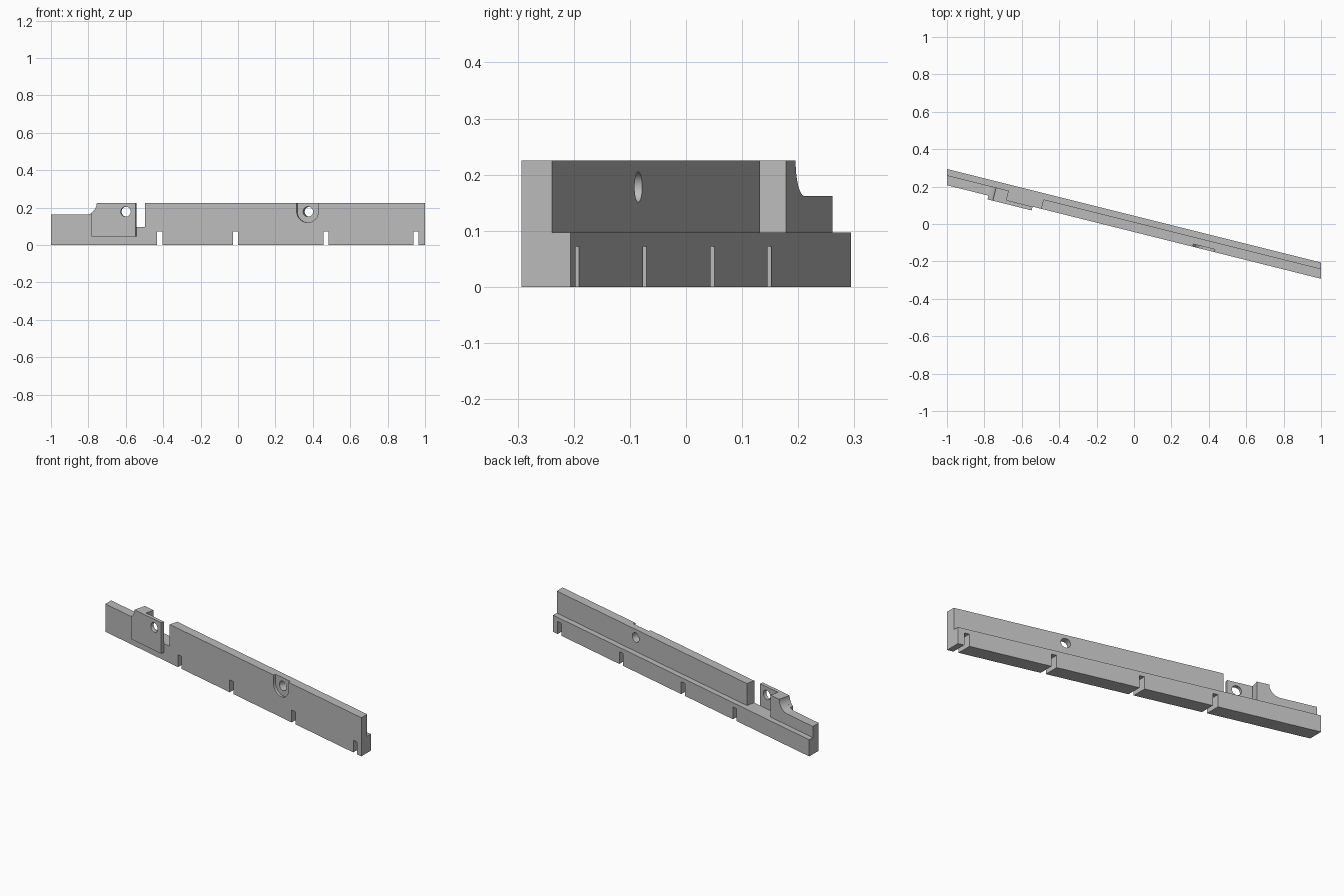
import bpy, bmesh, math

SLOPE = 0.25                      # the bar runs back by this much per unit of x
FRONT, STEP, BACK = -0.043, 0.011, 0.044
LEDGE, TOP, LOW_TOP = 0.097, 0.225, 0.162
PLATE_FRONT = -0.064

cube = bpy.data.objects.get("Cube")
if cube:
    bpy.data.objects.remove(cube, do_unlink=True)

grey = bpy.data.materials.new("plain_grey")
grey.use_nodes = True
grey.diffuse_color = (0.5, 0.5, 0.5, 1)
grey.node_tree.nodes["Principled BSDF"].inputs["Base Color"].default_value = (0.5, 0.5, 0.5, 1)


def prism(name, outline, near, far, square=None):
    """Extrude an x-z outline through the bar; 'square' points run at right angles to it."""
    bm = bmesh.new()
    rings = []
    for depth in (near, far):
        ring = []
        for x, z in outline:
            if square is None or square(x, z):
                x += (depth - near) * SLOPE / (1 + SLOPE ** 2)
            ring.append(bm.verts.new((x, depth - SLOPE * x, z)))
        rings.append(ring)
    a, b = rings
    bm.faces.new(a)
    bm.faces.new(b[::-1])
    for i in range(len(a)):
        j = (i + 1) % len(a)
        bm.faces.new((a[i], b[i], b[j], a[j]))
    bmesh.ops.recalc_face_normals(bm, faces=bm.faces)
    mesh = bpy.data.meshes.new(name)
    bm.to_mesh(mesh)
    bm.free()
    mesh.materials.append(grey)
    obj = bpy.data.objects.new(name, mesh)
    bpy.context.collection.objects.link(obj)
    return obj


def arc(cx, cz, r, start, end, steps):
    angles = [math.radians(start + (end - start) * i / steps) for i in range(steps + 1)]
    return [(cx + r * math.cos(t), cz + r * math.sin(t)) for t in angles]


def combine(obj, other, operation):
    mod = obj.modifiers.new(operation.lower(), "BOOLEAN")
    mod.operation, mod.object, mod.solver = operation, other, "EXACT"
    bpy.context.view_layer.objects.active = obj
    bpy.ops.object.modifier_apply(modifier=mod.name)
    bpy.data.objects.remove(other, do_unlink=True)


# Underside shared by both layers of the bar, with its four slots
underside = [(-1, 0)]
for x in (-0.418, -0.014, 0.47, 0.951):
    l, r = x - 0.014, x + 0.014
    underside += [(l, 0), (l, 0.072), (r, 0.072), (r, 0)]
underside.append((1, 0))

# Front layer: tall wall, notch, raised block with a hollow curve, low end
upper = [(1, TOP), (-0.497, TOP), (-0.497, LEDGE), (-0.682, LEDGE), (-0.682, TOP)]
hollow = arc(-0.813, TOP, TOP - LOW_TOP, 0, -90, 14)
bar = prism("bar", underside + upper + hollow + [(-1, LOW_TOP)], FRONT, STEP,
            lambda x, z: z > 0.08 and abs(x) < 0.99)

# Back layer: low ledge along the whole length
ledge = prism("ledge", underside + [(1, LEDGE), (-1, LEDGE)], STEP, BACK, lambda x, z: False)
combine(bar, ledge, "UNION")

# Front plate standing proud beside the notch, following the hollow curve
left = -0.783
curve = [p for p in arc(-0.818, TOP, TOP - LOW_TOP, 0, -90, 14) if p[0] > left + 0.002]
edge_z = TOP - math.sqrt((TOP - LOW_TOP) ** 2 - (left + 0.818) ** 2)
plate = prism("front_plate", [(left, 0.045), (-0.547, 0.045), (-0.547, TOP)] + curve
              + [(left, edge_z)], PLATE_FRONT, FRONT)

# Round holes and the open-topped recess
HOLE_Z, HOLE_R = 0.178, 0.027
circle = arc(0, HOLE_Z, HOLE_R, 0, 360, 32)[:-1]


def drill(obj, cx, near, far):
    combine(obj, prism("drill", [(cx + x, z) for x, z in circle], near, far), "DIFFERENCE")


drill(plate, -0.605, PLATE_FRONT - 0.02, FRONT + 0.02)
recess = [(0.425, 0.3), (0.309, 0.3)] + arc(0.367, HOLE_Z, 0.058, 180, 360, 24)
combine(bar, prism("recess", recess, FRONT - 0.02, FRONT + 0.015), "DIFFERENCE")
drill(bar, 0.366, FRONT - 0.02, STEP + 0.02)

# Tidy flat faces and smooth only the round walls
for obj in (bar, plate):
    bm = bmesh.new()
    bm.from_mesh(obj.data)
    bmesh.ops.remove_doubles(bm, verts=bm.verts, dist=1e-5)
    bmesh.ops.dissolve_limit(bm, angle_limit=0.01, verts=bm.verts, edges=bm.edges)
    bm.to_mesh(obj.data)
    bm.free()
    bpy.ops.object.select_all(action="DESELECT")
    obj.select_set(True)
    bpy.context.view_layer.objects.active = obj
    bpy.ops.object.shade_smooth_by_angle(angle=math.radians(30))
